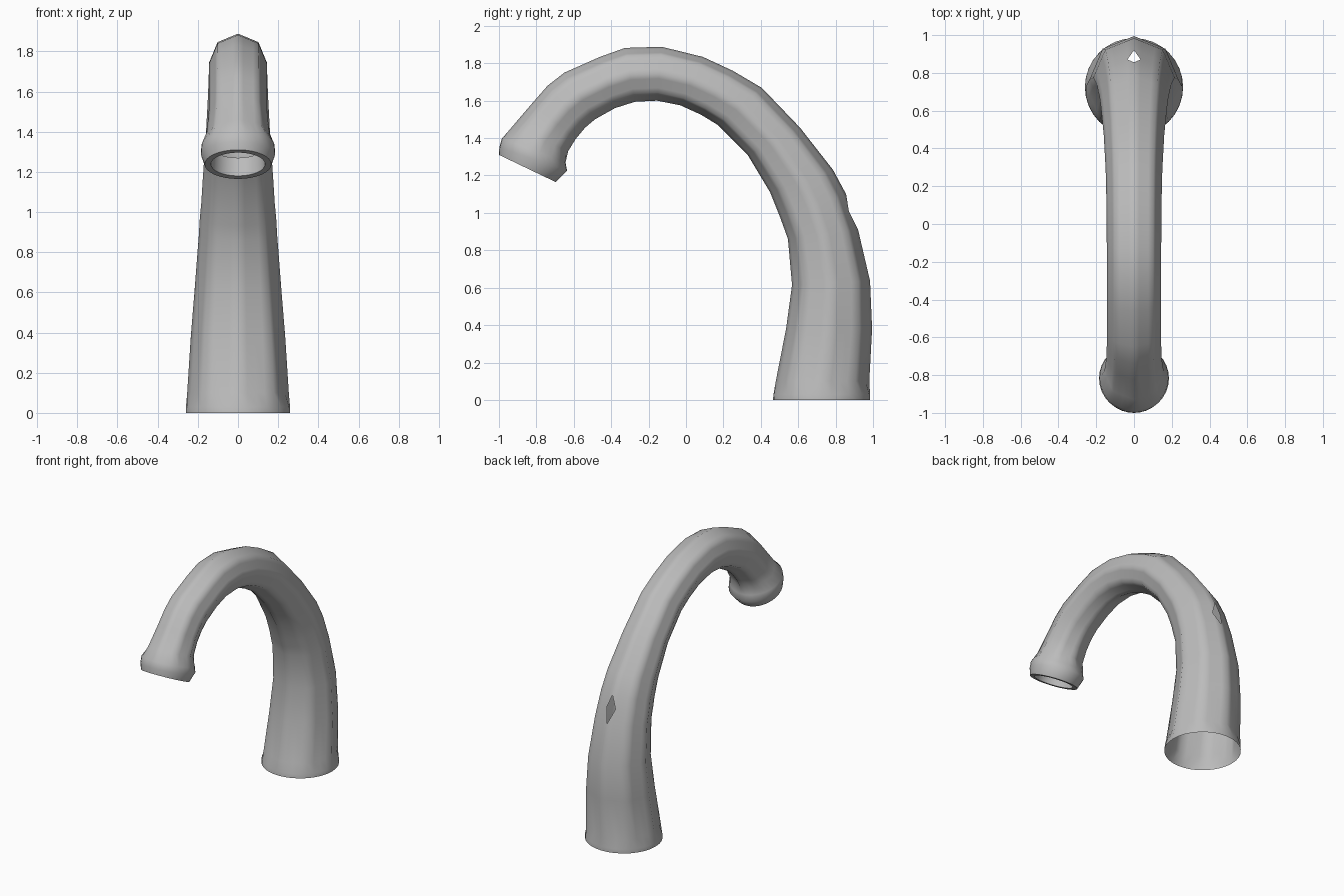
import bpy
import bmesh
import math

cube = bpy.data.objects.get("Cube")
if cube:
    bpy.data.objects.remove(cube, do_unlink=True)

SEGMENTS = 32

# One flat colour for the whole spout
grey = bpy.data.materials.new("light grey")
grey.use_nodes = True
colour = (0.5, 0.5, 0.5, 1)
grey.diffuse_color = colour
grey.node_tree.nodes["Principled BSDF"].inputs["Base Color"].default_value = colour

# Each section: outer point (y, z), inner point (y, z), half width in x
base_flare = [
    (.984, 0, .465, 0, .26),
    (.984, .03, .468, .03, .259),
]
pipe_bend = [
    (.98, .1, .48, .1, .253),
    (.995, .38, .535, .38, .235),
    (.984, .636, .567, .615, .215),
    (.92, .91, .545, .86, .195),
    (.885, 1.01, .52, .93, .19),
    (.856, 1.1, .5, .985, .183),
    (.786, 1.23, .45, 1.11, .175),
    (.61, 1.455, .33, 1.31, .16),
    (.406, 1.668, .17, 1.47, .15),
    (.25, 1.76, .08, 1.525, .147),
    (.09, 1.834, -.03, 1.575, .145),
    (-.13, 1.888, -.155, 1.6, .144),
    (-.326, 1.882, -.273, 1.594, .144),
    (-.46, 1.834, -.38, 1.56, .144),
    (-.65, 1.75, -.487, 1.5, .144),
    (-.74, 1.68, -.54, 1.455, .144),
    (-.825, 1.583, -.59, 1.395, .146),
    (-.93, 1.46, -.63, 1.33, .157),
]
outlet_collar = [
    (-.985, 1.396, -.644, 1.27, .182),
    (-.998, 1.35, -.636, 1.225, .185),
    (-1, 1.31, -.697, 1.165, .166),
    (-.97, 1.296, -.727, 1.18, .135),
    (-.93, 1.385, -.685, 1.27, .13),
]
HOLE_SECTION = len(base_flare) + 4


def octagon_radius(angle):
    """Radius of a unit octagon that has a corner at angle zero."""
    step = math.pi / 4
    return math.cos(step / 2) / math.cos(angle % step - step / 2)


def add_ring(bm, section, faceted):
    """Place one round or eight-sided ring between the outer and inner points."""
    outer_y, outer_z, inner_y, inner_z, half_width = section
    mid_y, mid_z = (outer_y + inner_y) / 2, (outer_z + inner_z) / 2
    ring = []
    for k in range(SEGMENTS):
        angle = math.tau * k / SEGMENTS
        radius = octagon_radius(angle) if faceted else 1
        across = radius * math.cos(angle)
        ring.append(bm.verts.new((
            half_width * radius * math.sin(angle),
            mid_y + across * (outer_y - mid_y),
            mid_z + across * (outer_z - mid_z),
        )))
    return ring


# Round foot, eight-sided bend, round collar rolled in at the mouth
bm = bmesh.new()
rings = [add_ring(bm, s, False) for s in base_flare]
rings += [add_ring(bm, s, True) for s in pipe_bend]
rings += [add_ring(bm, s, False) for s in outlet_collar]

# Skin the rings; leaving out one corner opens the diamond hole at the back
hole_centre = rings[HOLE_SECTION][0]
for lower, upper in zip(rings, rings[1:]):
    for k in range(SEGMENTS):
        n = (k + 1) % SEGMENTS
        corners = (lower[k], upper[k], upper[n], lower[n])
        bm.faces.new([v for v in corners if v is not hole_centre])
bm.verts.remove(hole_centre)

mesh = bpy.data.meshes.new("spout")
bm.to_mesh(mesh)
bm.free()
mesh.materials.append(grey)
for face in mesh.polygons:
    face.use_smooth = True
mesh.set_sharp_from_angle(angle=math.radians(60))

spout = bpy.data.objects.new("spout", mesh)
bpy.context.collection.objects.link(spout)
